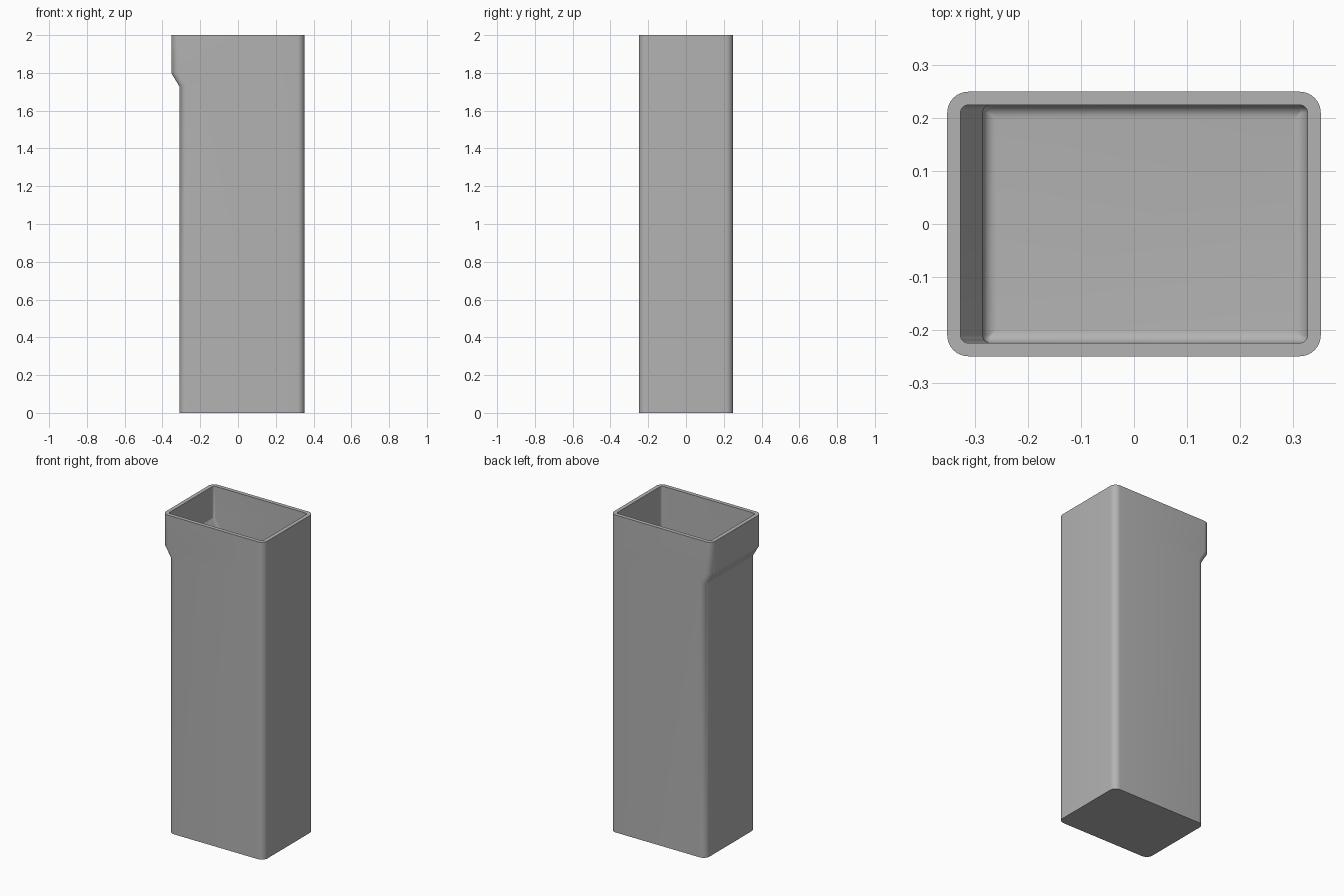
import bpy, bmesh
from math import sin, cos, pi, radians

old = bpy.data.objects.get("Cube")
if old:
    bpy.data.objects.remove(old)

RIGHT, DEPTH, WALL, STEPS = 0.353, 0.25, 0.025, 8
BODY, LIP = -0.311, -0.353      # left-hand side of body and of the wider mouth

grey = bpy.data.materials.new("grey plastic")
grey.use_nodes = True
colour = (0.45, 0.45, 0.45, 1)
grey.diffuse_color = colour
grey.node_tree.nodes["Principled BSDF"].inputs["Base Color"].default_value = colour

bm = bmesh.new()


def ring(left, z, inset, radius):
    """Rounded rectangle loop at height z, moved inwards by inset."""
    x0, x1, y = left + inset + radius, RIGHT - inset - radius, DEPTH - inset - radius
    corners = [(x1, y), (x0, y), (x0, -y), (x1, -y)]
    loop = []
    for i, (cx, cy) in enumerate(corners):
        for s in range(STEPS + 1):
            a = (i + s / STEPS) * pi / 2
            loop.append(bm.verts.new((cx + radius * cos(a), cy + radius * sin(a), z)))
    return loop


# Outer shell going up, then the cavity going down
rings = [ring(left, z, 0, 0.04)
         for left, z in ((BODY, 0), (BODY, 1.73), (LIP, 1.8), (LIP, 2))]
rings += [ring(left, z, WALL, 0.015)
          for left, z in ((LIP, 2), (LIP, 1.8), (BODY, 1.73))]

# Rounded edge around the cavity floor
fillet = 0.025
for s in range(7):
    a = s / 6 * pi / 2
    shift = fillet * (1 - cos(a))
    rings.append(ring(BODY, WALL + fillet * (1 - sin(a)), WALL + shift,
                      max(0.015 - shift, 0.002)))

for lower, upper in zip(rings, rings[1:]):
    n = len(lower)
    for i in range(n):
        j = (i + 1) % n
        bm.faces.new((lower[i], lower[j], upper[j], upper[i]))
bm.faces.new(rings[0][::-1])
bm.faces.new(rings[-1])

mesh = bpy.data.meshes.new("open_container")
bm.to_mesh(mesh)
bm.free()
mesh.materials.append(grey)
container = bpy.data.objects.new("open_container", mesh)
bpy.context.collection.objects.link(container)

# Smooth rounded edges, sharp rims
bpy.context.view_layer.objects.active = container
container.select_set(True)
bpy.ops.object.shade_smooth_by_angle(angle=radians(25))
